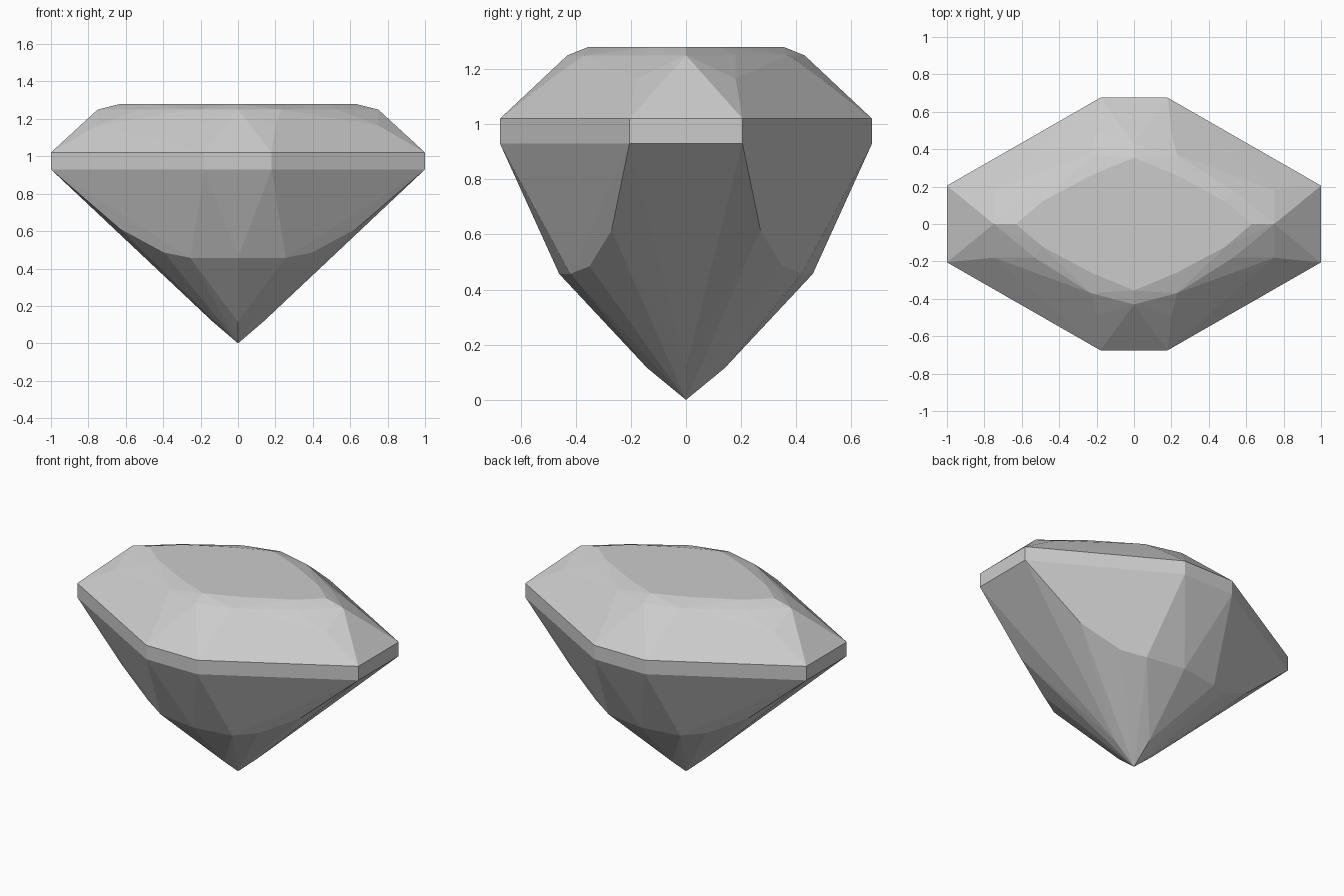
import bpy
import bmesh
import math

cube = bpy.data.objects.get("Cube")
if cube:
    bpy.data.objects.remove(cube, do_unlink=True)

# Single stone colour
stone = bpy.data.materials.new("grey stone")
stone.use_nodes = True
colour = (0.6, 0.6, 0.6, 1.0)
stone.diffuse_color = colour
stone.node_tree.nodes["Principled BSDF"].inputs["Base Color"].default_value = colour

# Facet corners of one quarter of the stone
girdle = [(0.18, 0.675), (1.0, 0.205)]
bevel_ring = [(0, 0.43), (0.23, 0.37), (0.53, 0.18), (0.75, 0)]
table_ring = [(0, 0.355), (0.23, 0.26), (0.49, 0.12), (0.63, 0)]
crown_corners = [(0.2, 0.49), (0.75, 0.18)]


def at_height(ring, z):
    return [(x, y, z) for x, y in ring]


crown = (at_height(girdle, 1.02) + at_height(crown_corners, 1.165)
         + at_height(bevel_ring, 1.25) + at_height(table_ring, 1.28))
pavilion = at_height(girdle, 0.93) + [
    (0.635, 0.27, 0.615), (0.395, 0.35, 0.485),
    (0.255, 0.42, 0.457), (0, 0.46, 0.457),
    (0.14, 0, 0.12), (0, 0.14, 0.115), (0, 0, 0),
]


def cut_gem(name, quarter):
    """Mirror the quarter across x and y, then wrap it in flat facets."""
    corners = sorted({(sx * x, sy * y, z) for x, y, z in quarter
                      for sx in (1, -1) for sy in (1, -1)})
    bm = bmesh.new()
    for corner in corners:
        bm.verts.new(corner)
    hull = bmesh.ops.convex_hull(bm, input=bm.verts)
    spare = {v for v in hull["geom_interior"] + hull["geom_unused"]
             if isinstance(v, bmesh.types.BMVert)}
    bmesh.ops.delete(bm, geom=list(spare), context="VERTS")
    bmesh.ops.dissolve_limit(bm, angle_limit=math.radians(0.5),
                             verts=bm.verts, edges=bm.edges)
    bmesh.ops.recalc_face_normals(bm, faces=bm.faces)
    mesh = bpy.data.meshes.new(name)
    bm.to_mesh(mesh)
    bm.free()
    mesh.materials.append(stone)
    gem = bpy.data.objects.new(name, mesh)
    bpy.context.collection.objects.link(gem)
    return gem


cut_gem("faceted_gem", crown + pavilion)
